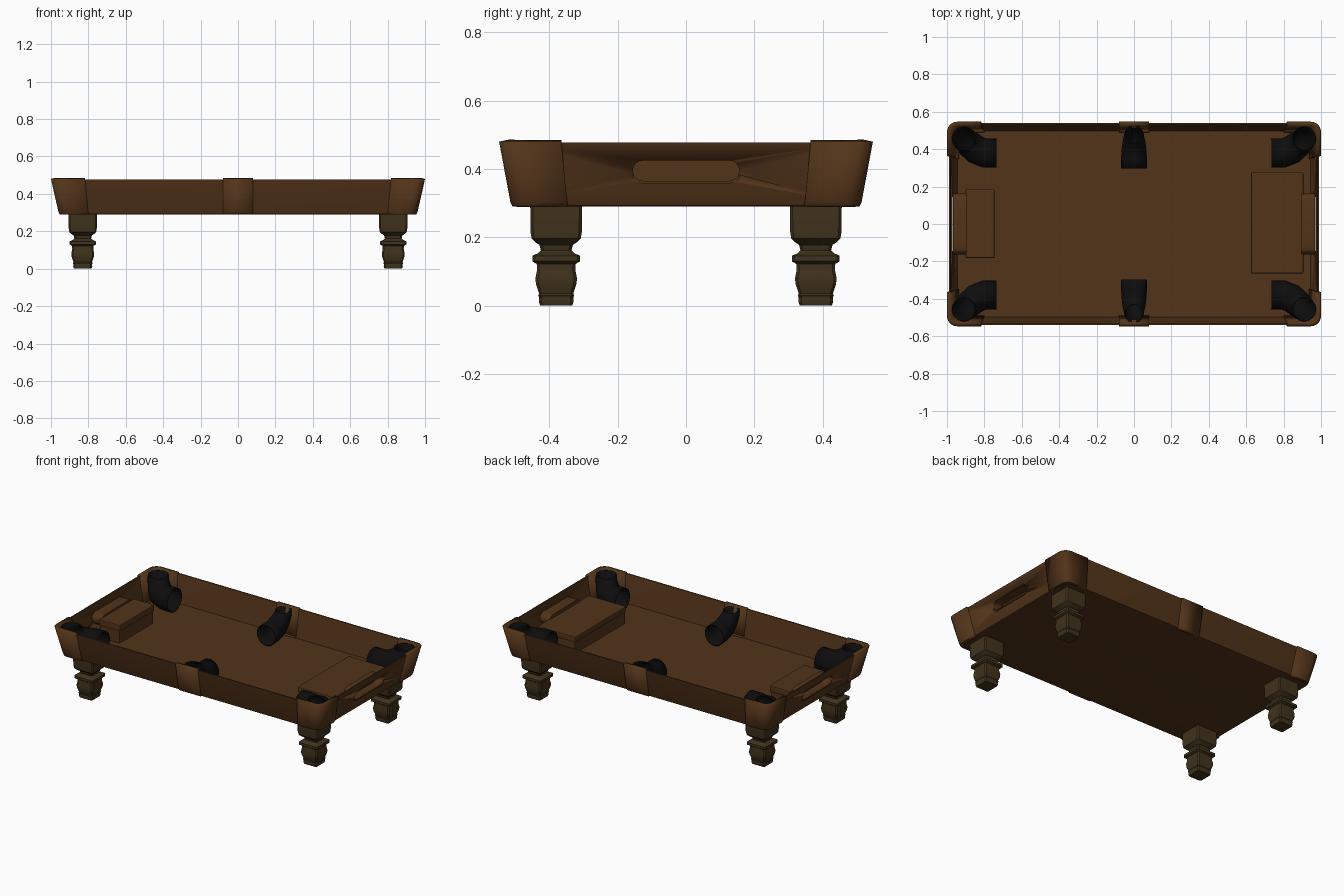
import bpy, bmesh, math
from mathutils import Vector

if "Cube" in bpy.data.objects:
    bpy.data.objects.remove(bpy.data.objects["Cube"])


def material(name, rgb):
    m = bpy.data.materials.new(name)
    m.diffuse_color = (*rgb, 1)
    m.use_nodes = True
    m.node_tree.nodes["Principled BSDF"].inputs["Base Color"].default_value = m.diffuse_color
    return m


WOOD = material("brown_wood", (0.085, 0.034, 0.010))
LEG = material("dark_wood", (0.052, 0.033, 0.012))
BLACK = material("black_leather", (0.004, 0.004, 0.004))


def loft(name, rings, mat, closed=True, caps=False, smooth=35):
    """Bridge successive point rings into one object."""
    bm = bmesh.new()
    rows = [[bm.verts.new(p) for p in r] for r in rings]
    n = len(rows[0])
    for a, b in zip(rows, rows[1:]):
        for i in range(n if closed else n - 1):
            j = (i + 1) % n
            bm.faces.new((a[i], a[j], b[j], b[i]))
    if caps:
        bm.faces.new(rows[0][::-1])
        bm.faces.new(rows[-1])
    bmesh.ops.recalc_face_normals(bm, faces=bm.faces)
    me = bpy.data.meshes.new(name)
    bm.to_mesh(me)
    bm.free()
    ob = bpy.data.objects.new(name, me)
    bpy.context.collection.objects.link(ob)
    me.materials.append(mat)
    bpy.ops.object.select_all(action='DESELECT')
    ob.select_set(True)
    bpy.context.view_layer.objects.active = ob
    if smooth:
        bpy.ops.object.shade_smooth_by_angle(angle=math.radians(smooth))
    return ob


def mirror(ob, x, y):
    m = ob.modifiers.new("mirror", 'MIRROR')
    m.use_axis = (x, y, False)


def arc(hx, hy, r, z, n=6):
    """Rounded corner in the +x +y quadrant, running from +x side to +y side."""
    return [Vector((hx - r + r * math.cos(t), hy - r + r * math.sin(t), z))
            for t in (math.pi / 2 * i / n for i in range(n + 1))]


def rounded_rect(hx, hy, r, z):
    q = arc(hx, hy, r, z)
    flip = lambda pts, sx, sy: [Vector((p.x * sx, p.y * sy, p.z)) for p in pts]
    return (q + flip(q[::-1], -1, 1) + flip(q, -1, -1) + flip(q[::-1], 1, -1))


# Open tray: outside wall, rim, inside wall and floor
tray = loft("tray", [rounded_rect(*s) for s in (
    (.935, .49, .04, .29), (.946, .502, .045, .293), (.951, .506, .045, .303),
    (.99, .539, .05, .478), (.982, .531, .045, .478), (.943, .498, .04, .297))],
    WOOD, caps=True)

# Trim sections (half x, half y, corner radius, z), a little outside the tray
TRIM = ((.937, .492, .04, .289), (.954, .508, .045, .291),
        (.96, .514, .05, .303), (1.0, .547, .055, .48))

# Corner trim
rings = []
for k, (hx, hy, r, z) in enumerate(TRIM):
    shift = .018 * (z - .29) / .19
    rings.append([Vector((hx, .347 + shift, z))] + arc(hx, hy, r, z)
                 + [Vector((.80 + shift, hy, z))])
corner = loft("corner_trim", rings, WOOD, closed=False)

# Middle trim
middle = loft("middle_trim", [[Vector((-.08, hy, z)), Vector((.08, hy, z))]
                              for hx, hy, r, z in TRIM], WOOD, closed=False)
for ob, both in ((corner, True), (middle, False)):
    s = ob.modifiers.new("thickness", 'SOLIDIFY')
    s.thickness = .022
    s.offset = -1
    # outward facing normals
    if sum((p.normal.dot(p.center * Vector((1, 1, 0)).length) for p in ob.data.polygons), 0) < 0:
        ob.data.flip_normals()
    mirror(ob, both, True)

# Square turned legs with clipped corners
PROFILE = ((.293, .076), (.215, .075), (.197, .072), (.185, .060), (.178, .049),
           (.162, .045), (.154, .052), (.146, .070), (.130, .070), (.122, .057),
           (.105, .056), (.080, .061), (.062, .059), (.035, .050), (.030, .053),
           (.024, .050), (.012, .051), (0, .047))
rings = []
for z, h in PROFILE:
    c = h - .008
    rings.append([Vector((.83 + x, .38 + y, z)) for x, y in (
        (h, -c), (h, c), (c, h), (-c, h), (-h, c), (-h, -c), (-c, -h), (c, -h))])
legs = loft("legs", rings, LEG, caps=True, smooth=30)
mirror(legs, True, True)


def tube(name, path, both):
    """Pocket sleeve swept along (x, y, z, radius) points."""
    pts = [Vector(p[:3]) for p in path]
    rings = []
    for i, p in enumerate(pts):
        if i == 0:
            t = Vector((0, 0, -1))
        elif i == len(pts) - 1:
            t = pts[i] - pts[i - 1]
            t.z = 0
        else:
            t = pts[i + 1] - pts[i - 1]
        t.normalize()
        flat = pts[min(i + 1, len(pts) - 1)] - pts[max(i - 1, 0)]
        side = Vector((flat.y, -flat.x, 0)).normalized()
        up = side.cross(t)
        rings.append([p + path[i][3] * (side * math.cos(a) + up * math.sin(a))
                      for a in (2 * math.pi * k / 20 for k in range(20))])
    ob = loft(name, rings, BLACK, smooth=50)
    s = ob.modifiers.new("thickness", 'SOLIDIFY')
    s.thickness = .005
    mirror(ob, both, True)


# Pocket sleeves
tube("corner_pockets", ((.91, .457, .472, .064), (.905, .452, .435, .066),
                        (.88, .428, .40, .072), (.845, .398, .381, .077),
                        (.80, .380, .377, .078), (.735, .379, .377, .078)), True)
tube("side_pockets", ((0, .480, .472, .050), (0, .474, .445, .053),
                      (0, .445, .41, .060), (0, .40, .382, .066),
                      (0, .355, .372, .069), (0, .298, .370, .070)), False)


def box(name, x0, x1, y0, y1, z0, z1):
    ob = loft(name, [[(x0, y0, z), (x1, y0, z), (x1, y1, z), (x0, y1, z)]
                     for z in (z0, z1)], WOOD, caps=True, smooth=None)
    b = ob.modifiers.new("bevel", 'BEVEL')
    b.width = .006
    b.segments = 2


# Ball boxes inside both ends
box("large_ball_box", .63, .90, -.26, .272, .295, .375)
box("large_ball_box_lid", .626, .905, -.265, .276, .373, .41)
box("small_ball_box", -.90, -.75, -.178, .18, .295, .38)
box("small_ball_box_lid", -.90, -.746, -.182, .185, .378, .42)


def stadium(half, z0, z1, x):
    zc, r = (z0 + z1) / 2, (z1 - z0) / 2
    pts = []
    for s, start in ((1, -90), (-1, 90)):
        for i in range(9):
            a = math.radians(start + 22.5 * i)
            pts.append((x, s * (half - r) + r * math.cos(a), zc + r * math.sin(a)))
    return pts


# Slots through the end walls with a recess behind each
for s, side in ((1, "right"), (-1, "left")):
    recess = loft(side + "_slot_recess", [stadium(.163, .357, .433, s * x)
                                          for x in (.895, .968)], WOOD, caps=True)
    cutter = loft(side + "_slot_cutter", [stadium(.156, .365, .425, s * x)
                                          for x in (.91, 1.1)], WOOD, caps=True)
    cutter.hide_render = True
    cutter.hide_set(True)
    for ob in (tray, recess):
        m = ob.modifiers.new("slot", 'BOOLEAN')
        m.operation = 'DIFFERENCE'
        m.object = cutter
